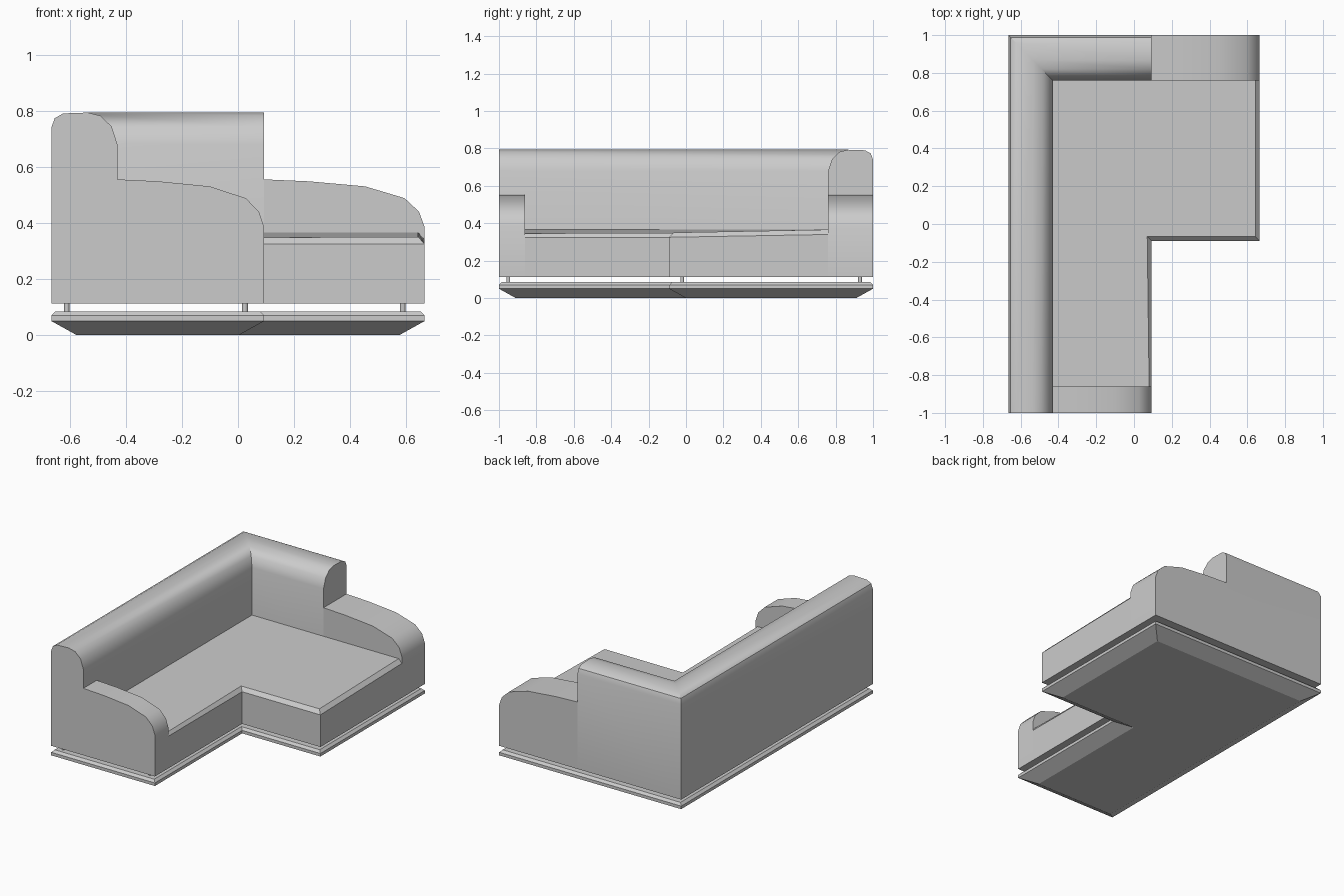
import bpy, bmesh, math

if "Cube" in bpy.data.objects:
    bpy.data.objects.remove(bpy.data.objects["Cube"])

X0, X1, X2 = -0.665, 0.093, 0.665   # left side, inner step, right side
BX, BY = -0.43, 0.76                # inner faces of the backrest
Z0 = 0.113                          # underside of the upholstery


def make(name, verts, faces, smooth=None):
    me = bpy.data.meshes.new(name)
    me.from_pydata(verts, [], faces)
    bm = bmesh.new()
    bm.from_mesh(me)
    bmesh.ops.recalc_face_normals(bm, faces=bm.faces)
    bm.to_mesh(me)
    bm.free()
    ob = bpy.data.objects.new(name, me)
    bpy.context.collection.objects.link(ob)
    if smooth:
        bpy.ops.object.select_all(action='DESELECT')
        ob.select_set(True)
        bpy.context.view_layer.objects.active = ob
        bpy.ops.object.shade_smooth_by_angle(angle=math.radians(smooth))
    return ob


def loft(name, rings, smooth=None, top=None):
    """Bridge equal rings; cap the ends (top = optional faces for the last ring)."""
    n = len(rings[0])
    verts = [v for r in rings for v in r]
    faces = [(k*n + i, k*n + (i+1) % n, (k+1)*n + (i+1) % n, (k+1)*n + i)
             for k in range(len(rings) - 1) for i in range(n)]
    last = (len(rings) - 1) * n
    faces.append(tuple(reversed(range(n))))
    for f in top or [range(n)]:
        faces.append(tuple(last + i for i in f))
    return make(name, verts, faces, smooth)


# Plinth: stacked L-shaped outlines with different insets
def l_outline(d, z):
    return [(X0+d, -1+d, z), (X1-d, -1+d, z), (X1-d, -0.09+d, z),
            (X2-d, -0.09+d, z), (X2-d, 1-d, z), (X0+d, 1-d, z)]


loft("plinth", [l_outline(0.09, 0), l_outline(0, 0.05),
                l_outline(0, 0.07), l_outline(0.015, 0.085)])

# Short legs between plinth and upholstery
for i, (x, y) in enumerate([(-0.61, -0.95), (0.025, -0.95), (0.025, -0.02),
                            (0.587, -0.02), (0.587, 0.93), (-0.61, 0.93)]):
    bpy.ops.mesh.primitive_cylinder_add(vertices=12, radius=0.01, depth=0.04,
                                        location=(x, y, 0.1))
    bpy.context.object.name = f"leg_{i + 1}"

# Seat: L block with chamfered edge and a top sloping gently to the back
outer = [(BX, -0.86), (X1, -0.86), (X1, -0.09), (X2, -0.09), (X2, BY), (BX, BY)]
rim_z = [0.365, 0.325, 0.325, 0.325, 0.34, 0.365]
seat_top = [(BX, -0.86, 0.366), (0.08, -0.86, 0.346), (0.07, -0.067, 0.348),
            (0.642, -0.067, 0.35), (0.642, BY, 0.366), (BX, BY, 0.367)]
loft("seat", [[(x, y, Z0) for x, y in outer],
              [(x, y, z - (0.002 if x == BX else 0)) for (x, y), z in zip(outer, rim_z)],
              seat_top], top=[(0, 1, 2, 5), (2, 3, 4, 5)])

# Backrest: one profile (distance in from outer face, height), mitred at the corner
back = [(0, Z0), (0, 0.74), (0.012, 0.773), (0.042, 0.79), (0.13, 0.793),
        (0.175, 0.782), (0.215, 0.743), (0.235, 0.68), (0.235, Z0)]
s = (1 - BY) / 0.235
loft("backrest", [[(X0 + d, -1, z) for d, z in back],
                  [(X0 + d, 1 - d*s, z) for d, z in back],
                  [(X1, 1 - d*s, z) for d, z in back]], smooth=40)


# Arms: side profile drooping towards the front, extruded along y
def arm(name, xa, xb, ya, yb):
    curve = [(0, 0.555), (0.28, 0.548), (0.63, 0.53), (0.875, 0.488),
             (0.965, 0.44), (1, 0.385), (1, Z0), (0, Z0)]
    pts = [(xa + t*(xb - xa), z) for t, z in curve]
    loft(name, [[(x, y, z) for x, z in pts] for y in (ya, yb)], smooth=40)


arm("front_arm", BX, X1, -1, -0.86)
arm("chaise_arm", X1, X2, BY, 1)
